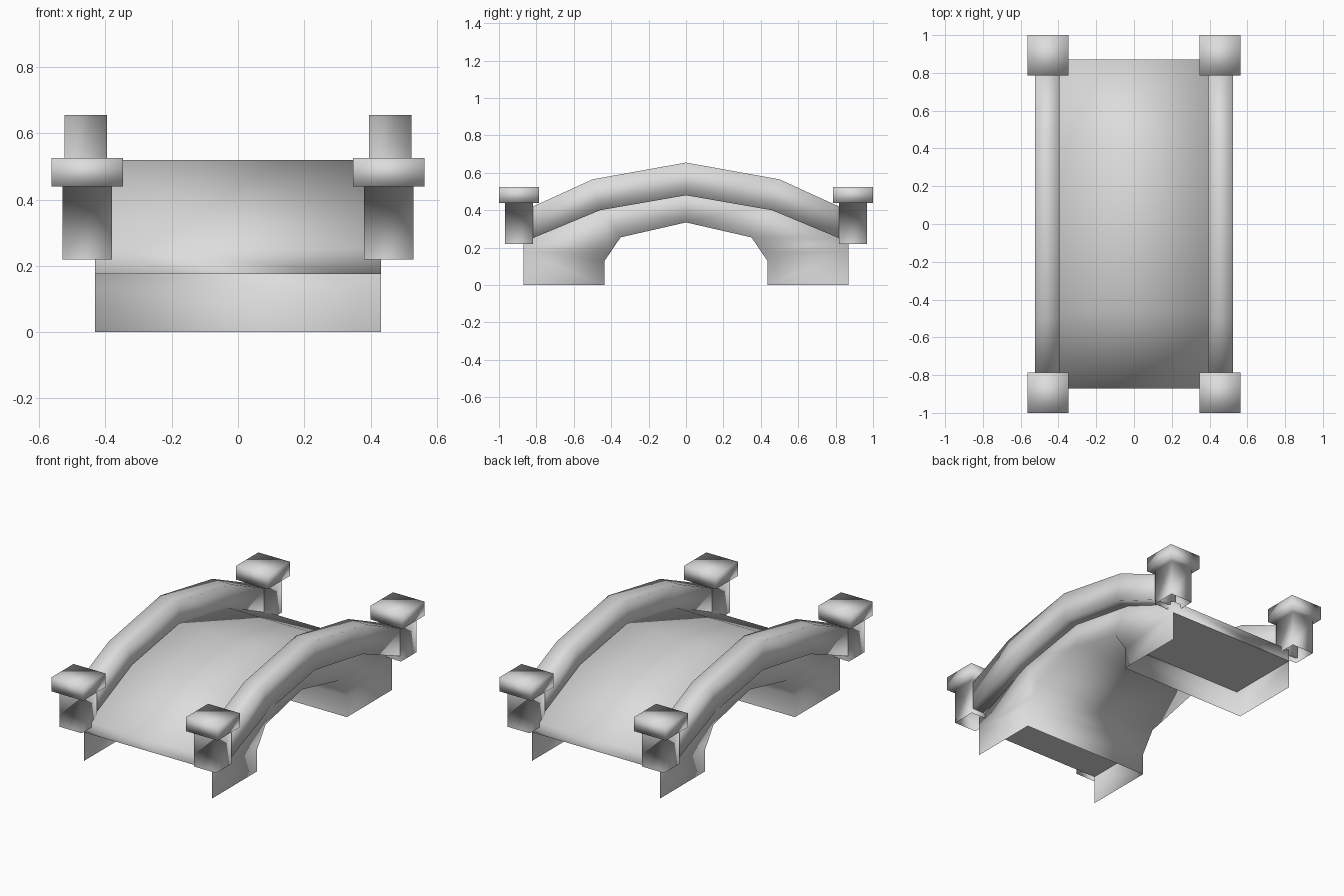
import bpy
import bmesh

cube = bpy.data.objects.get("Cube")
if cube:
    bpy.data.objects.remove(cube, do_unlink=True)

stone = bpy.data.materials.new("light_grey_stone")
stone.use_nodes = True
GREY = (0.72, 0.72, 0.72, 1)
stone.diffuse_color = GREY
stone.node_tree.nodes["Principled BSDF"].inputs["Base Color"].default_value = GREY


def finish(name, bm, smooth=True):
    """Weld, orient and shade a bmesh, then link it as an object."""
    bmesh.ops.remove_doubles(bm, verts=bm.verts, dist=0.0005)
    bmesh.ops.recalc_face_normals(bm, faces=bm.faces)
    for f in bm.faces:
        f.smooth = smooth
    mesh = bpy.data.meshes.new(name)
    bm.to_mesh(mesh)
    bm.free()
    mesh.materials.append(stone)
    obj = bpy.data.objects.new(name, mesh)
    bpy.context.collection.objects.link(obj)
    return obj


def face(bm, points):
    return bm.faces.new([bm.verts.new(p) for p in points])


def mirrored(half):
    """Complete a (y, z) chain that runs from the end to the crown."""
    return half + [(-y, z) for y, z in reversed(half[:-1])]


HALF_WIDTH = 0.432
END, LEDGE = 0.87, 0.175

# Half profiles in (y, z), from the outer end to the crown
deck_half = [(END, LEDGE), (END, 0.25), (0.46, 0.44), (0, 0.52)]
arch_half = [(0.435, 0), (0.435, 0.13), (0.404, LEDGE), (0.35, 0.255), (0, 0.335)]

# Bridge body: deck with end lips, arch underside and thin side walls
bm = bmesh.new()
for chain in (mirrored(deck_half), mirrored(arch_half)):
    for (y0, z0), (y1, z1) in zip(chain, chain[1:]):
        face(bm, [(-HALF_WIDTH, y0, z0), (HALF_WIDTH, y0, z0),
                  (HALF_WIDTH, y1, z1), (-HALF_WIDTH, y1, z1)])
ledge, lip, knee, crown = deck_half
foot, spring, joint, haunch, key = arch_half
wall_panels = [
    [key, haunch, knee, crown],
    [ledge, joint, haunch, knee, lip],
    [(END, 0), foot, spring, joint, ledge],
]
for x in (-HALF_WIDTH, HALF_WIDTH):
    for side in (-1, 1):
        for panel in wall_panels:
            face(bm, [(x, side * y, z) for y, z in panel])
finish("bridge_body", bm)

# Flat undersides of the deck ends, inside the hollow abutments
for side, label in ((-1, "front"), (1, "back")):
    bm = bmesh.new()
    corners = [(-1, END), (1, END), (1, 0.404), (-1, 0.404)]
    soffit = face(bm, [(sx * HALF_WIDTH, side * y, LEDGE) for sx, y in corners])
    if soffit.normal.z > 0:
        soffit.normal_flip()
    finish(label + "_deck_underside", bm, smooth=False)

# Arched handrails with a rectangular section
rail_top = mirrored([(0.84, 0.41), (0.5, 0.565), (0, 0.655)])
rail_bottom = mirrored([(0.84, 0.242), (0.46, 0.40), (0, 0.48)])
for side, label in ((-1, "right"), (1, "left")):
    inner, outer = side * 0.395, side * 0.523
    bm = bmesh.new()
    rings = []
    for (yt, zt), (yb, zb) in zip(rail_top, rail_bottom):
        section = [(inner, yt, zt), (outer, yt, zt), (outer, yb, zb), (inner, yb, zb)]
        rings.append([bm.verts.new(p) for p in section])
    for a, b in zip(rings, rings[1:]):
        for i in range(4):
            j = (i + 1) % 4
            bm.faces.new([a[i], a[j], b[j], b[i]])
    bm.faces.new(rings[0])
    bm.faces.new(rings[-1])
    finish(label + "_handrail", bm)

# Corner posts, open below, each widening into a square cap
post_rings = [(0.075, 0.22), (0.075, 0.44), (0.1075, 0.44), (0.1075, 0.525)]
for sx, x_label in ((-1, "right"), (1, "left")):
    for sy, y_label in ((-1, "front"), (1, "back")):
        cx, cy = sx * 0.455, sy * 0.8925
        bm = bmesh.new()
        rings = []
        for r, z in post_rings:
            rings.append([bm.verts.new((cx + dx * r, cy + dy * r, z))
                          for dx, dy in ((-1, -1), (1, -1), (1, 1), (-1, 1))])
        for a, b in zip(rings, rings[1:]):
            for i in range(4):
                j = (i + 1) % 4
                bm.faces.new([a[i], a[j], b[j], b[i]])
        bm.faces.new(rings[-1])
        finish(y_label + "_" + x_label + "_post", bm)
